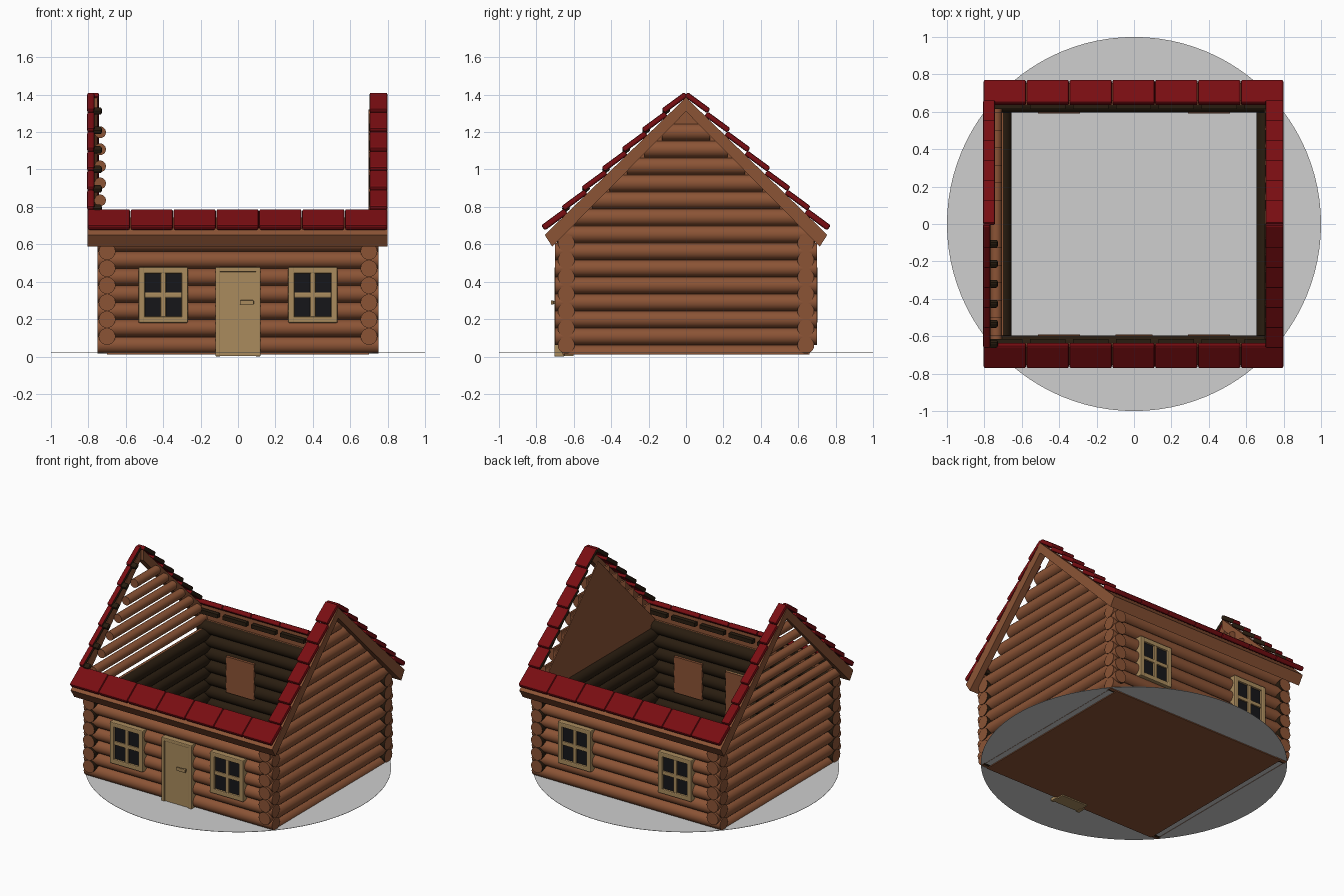
import bpy, bmesh, math
from mathutils import Vector, Matrix

if "Cube" in bpy.data.objects:
    bpy.data.objects.remove(bpy.data.objects["Cube"])


def mat(name, col):
    m = bpy.data.materials.new(name)
    m.diffuse_color = (*col, 1)
    m.use_nodes = True
    m.node_tree.nodes["Principled BSDF"].inputs["Base Color"].default_value = m.diffuse_color
    return m


WOOD = mat("log brown", (0.26, 0.088, 0.036))
DARK = mat("dark interior", (0.022, 0.012, 0.005))
RED = mat("roof red", (0.19, 0.004, 0.006))
BEIGE = mat("trim beige", (0.40, 0.26, 0.11))
GLASS = mat("black glass", (0.008, 0.008, 0.010))
GREY = mat("ground grey", (0.62, 0.62, 0.62))


def finish(bm, name, mats):
    me = bpy.data.meshes.new(name)
    bm.to_mesh(me)
    bm.free()
    for m in mats:
        me.materials.append(m)
    ob = bpy.data.objects.new(name, me)
    bpy.context.collection.objects.link(ob)
    return ob


def log(name, axis, pos, half, r=0.045, inward=None, cut=None):
    """Round log along x or y; the side facing inward is dark; cut = (point, normal to drop)."""
    bm = bmesh.new()
    bmesh.ops.create_cone(bm, cap_ends=True, segments=20, radius1=r, radius2=r, depth=2 * half)
    turn = Matrix.Rotation(math.pi / 2, 4, 'Y' if axis == 'x' else 'X')
    bmesh.ops.transform(bm, matrix=Matrix.Translation(pos) @ turn, verts=bm.verts)
    if cut:
        bmesh.ops.bisect_plane(bm, geom=bm.verts[:] + bm.edges[:] + bm.faces[:],
                               plane_co=cut[0], plane_no=cut[1], clear_outer=True)
    bm.normal_update()
    ax = Vector((1, 0, 0)) if axis == 'x' else Vector((0, 1, 0))
    for f in bm.faces:
        f.smooth = abs(f.normal.dot(ax)) < 0.5
        if inward and f.normal.dot(Vector(inward)) > 0.1:
            f.material_index = 1
    return finish(bm, name, [WOOD, DARK])


def box(name, x, y, z, m, bevel=0.0):
    bm = bmesh.new()
    bmesh.ops.create_cube(bm, size=1)
    for v in bm.verts:
        v.co = [(a + b) / 2 + c * (b - a) for (a, b), c in zip((x, y, z), v.co)]
    if bevel:
        bmesh.ops.bevel(bm, geom=bm.edges[:], offset=bevel, segments=2, affect='EDGES', profile=0.5)
    return finish(bm, name, [m])


def prism(name, pts, x0, x1, m):
    """Extrude a y-z outline along x."""
    bm = bmesh.new()
    f = bm.faces.new([bm.verts.new((x0, y, z)) for y, z in pts])
    ext = bmesh.ops.extrude_face_region(bm, geom=[f])
    bmesh.ops.translate(bm, vec=(x1 - x0, 0, 0),
                        verts=[g for g in ext['geom'] if isinstance(g, bmesh.types.BMVert)])
    bmesh.ops.recalc_face_normals(bm, faces=bm.faces[:])
    return finish(bm, name, [m])


# ground disc and floor plate
bm = bmesh.new()
bmesh.ops.create_cone(bm, cap_ends=True, segments=96, radius1=1, radius2=1, depth=0.002)
bmesh.ops.translate(bm, vec=(0, 0, 0.021), verts=bm.verts)
finish(bm, "ground_disc", [GREY])
box("floor_plate", (-0.70, 0.70), (-0.66, 0.66), (0.012, 0.0185), WOOD)

# front and back log walls
PITCH = 0.091
for s in (-1, 1):
    for k in range(7):
        log("long_wall_log", 'x', (0, s * 0.64, 0.061 + PITCH * k), 0.75, inward=(0, -s, 0))

# side log walls and gables
for s in (-1, 1):
    log("side_sill_log", 'y', (s * 0.70, 0, 0.016), 0.66, inward=(-s, 0, 0),
        cut=((0, 0, 0.018), (0, 0, -1)))
    for k in range(6):
        log("side_wall_log", 'y', (s * 0.70, 0, 0.107 + PITCH * k), 0.70, inward=(-s, 0, 0))
    for k in range(6, 13):
        z = 0.107 + PITCH * k
        half = (1.325 - z) / 0.973
        if s > 0:
            log("right_gable_log", 'y', (0.70, 0, z), half, r=0.046, cut=((0.70, 0, 0), (-1, 0, 0)))
        else:
            log("left_gable_log", 'y', (-0.737, 0, z), half, r=0.031)
prism("right_gable_backing", [(-0.70, 0.6), (0.70, 0.6), (0, 1.32)], 0.698, 0.706, WOOD)

# roof boards: sloping verge boards and short eave decks
def slope_z(y):
    return 1.385 - 0.973 * y


for s in (-1, 1):
    verge = [(0, slope_z(0)), (s * 0.755, slope_z(0.755)), (s * 0.715, 0.588), (0, 1.31)]
    prism("right_verge_board", verge, 0.752, 0.80, WOOD)
    prism("left_verge_board", verge, -0.805, -0.775 if s < 0 else -0.752, WOOD)
    eave = [(s * 0.66, slope_z(0.66)), (s * 0.755, slope_z(0.755)), (s * 0.715, 0.588), (s * 0.66, 0.645)]
    prism("eave_board", eave, -0.805, 0.80, WOOD)

# roof tiles
PITCH_ANGLE = math.atan(0.973)


def tile(name, s, y_low, x0, x1, m=RED, length=0.152, thick=0.03, inward=None):
    bm = bmesh.new()
    bmesh.ops.create_cube(bm, size=1)
    bmesh.ops.scale(bm, vec=(x1 - x0, length, thick), verts=bm.verts)
    bmesh.ops.bevel(bm, geom=bm.edges[:], offset=min(0.010, (x1 - x0) * 0.3), segments=2,
                    affect='EDGES', profile=0.5)
    ang = PITCH_ANGLE - math.radians(8)
    yc = y_low - 0.5 * length * math.cos(ang)
    lift = 0.024
    pos = ((x0 + x1) / 2, s * (yc + lift * 0.3), slope_z(yc) + lift)
    bmesh.ops.transform(bm, matrix=Matrix.Translation(pos) @ Matrix.Rotation(-s * ang, 4, 'X'),
                        verts=bm.verts)
    bm.normal_update()
    if inward:
        for f in bm.faces:
            if f.normal.dot(Vector(inward)) > 0.6 and f.normal.z < 0.9:
                f.material_index = 1
    return finish(bm, name, [m, DARK])


W = 1.605 / 7
for s in (-1, 1):
    for i in range(7):
        x0 = -0.805 + W * i
        tile("eave_tile", s, 0.757, x0 + 0.001, x0 + W - 0.001, thick=0.034)
        # dark ragged inner edge
        box("eave_tile_inner_edge", (x0 + 0.02, x0 + W - 0.02),
            tuple(sorted((s * 0.615, s * 0.645))), (0.70, 0.728), DARK)
    for k in range(1, 7):
        y = 0.757 - 0.107 * k
        tile("right_verge_tile", s, y, 0.702, 0.80, inward=(-1, 0, 0))
        if s > 0:
            tile("left_back_verge_tile", s, y, -0.807, -0.742, inward=(1, 0, 0))
        else:
            tile("left_front_verge_tile", s, y, -0.807, -0.768, inward=(1, 0, 0))
            tile("left_tile_stub", s, y, -0.775, -0.728, m=DARK, length=0.04)


# windows
def window(cx, s):
    def yy(a, b):
        return tuple(sorted((s * a, s * b)))
    x0, x1, z0, z1, w = cx - 0.132, cx + 0.132, 0.18, 0.478, 0.034
    box("window_glass", (x0 + 0.01, x1 - 0.01), yy(0.64, 0.688), (z0 + 0.01, z1 - 0.01), GLASS)
    for a, b in ((x0, x0 + w), (x1 - w, x1)):
        box("window_jamb", (a, b), yy(0.65, 0.703), (z0, z1), BEIGE, 0.006)
    for a, b in ((z0, z0 + w), (z1 - w, z1)):
        box("window_rail", (x0, x1), yy(0.65, 0.702), (a, b), BEIGE, 0.006)
    zc = (z0 + z1) / 2
    box("window_mullion", (cx - 0.014, cx + 0.014), yy(0.65, 0.699), (z0 + 0.01, z1 - 0.01), BEIGE, 0.005)
    box("window_crossbar", (x0 + 0.01, x1 - 0.01), yy(0.65, 0.698), (zc - 0.014, zc + 0.014), BEIGE, 0.005)
    box("window_inner_panel", (x0 + 0.02, x1 - 0.02), yy(0.592, 0.61), (z0 + 0.02, z1 - 0.02), WOOD)


for cx in (-0.40, 0.40):
    for s in (-1, 1):
        window(cx, s)

# front door
box("door_panel", (-0.105, 0.105), (-0.696, -0.60), (0.004, 0.46), BEIGE)
for a, b in ((-0.121, -0.095), (0.095, 0.121)):
    box("door_jamb", (a, b), (-0.704, -0.65), (0.0, 0.478), BEIGE, 0.006)
box("door_lintel", (-0.121, 0.121), (-0.703, -0.65), (0.452, 0.478), BEIGE, 0.006)
box("door_handle", (0.01, 0.085), (-0.722, -0.708), (0.277, 0.301), BEIGE, 0.005)
box("door_handle_post", (0.06, 0.078), (-0.712, -0.69), (0.281, 0.297), BEIGE)
box("door_inner_panel", (-0.10, 0.10), (-0.602, -0.592), (0.03, 0.46), WOOD)
